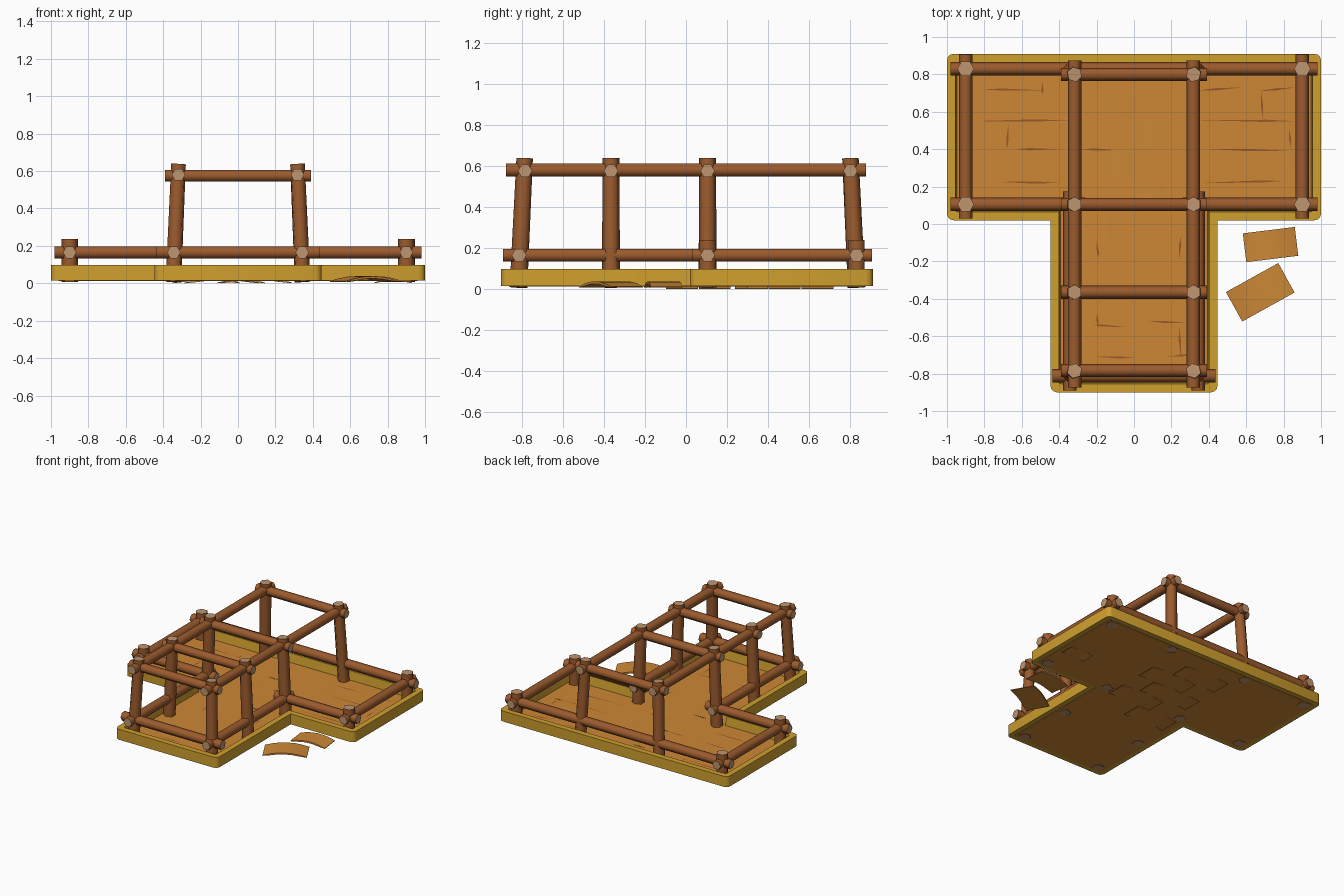
import bpy, bmesh, math
from mathutils import Vector, Matrix

if "Cube" in bpy.data.objects:
    bpy.data.objects.remove(bpy.data.objects["Cube"])

def mat(name, r, g, b):
    m = bpy.data.materials.new(name)
    m.diffuse_color = (r, g, b, 1)
    m.use_nodes = True
    m.node_tree.nodes["Principled BSDF"].inputs["Base Color"].default_value = m.diffuse_color
    return m

YELLOW = mat("mustard rim", 0.63, 0.35, 0.028)
ORANGE = mat("orange floor", 0.61, 0.245, 0.036)
WOOD = mat("brown wood", 0.33, 0.105, 0.027)
CUT = mat("pale cut wood", 0.52, 0.30, 0.16)
CRACK = mat("dark crack", 0.33, 0.10, 0.02)

def finish(bm, name, mats, angle=None):
    bmesh.ops.recalc_face_normals(bm, faces=bm.faces)
    me = bpy.data.meshes.new(name)
    bm.to_mesh(me)
    bm.free()
    for m in mats:
        me.materials.append(m)
    ob = bpy.data.objects.new(name, me)
    bpy.context.collection.objects.link(ob)
    if angle:
        bpy.ops.object.select_all(action='DESELECT')
        ob.select_set(True)
        bpy.context.view_layer.objects.active = ob
        bpy.ops.object.shade_smooth_by_angle(angle=math.radians(angle))
    return ob

def log(name, a, b, r1, r2=None):
    """Six-sided log from a to b with pale cut ends."""
    a, b = Vector(a), Vector(b)
    d = b - a
    bm = bmesh.new()
    bmesh.ops.create_cone(bm, cap_ends=True, segments=6, radius1=r1, radius2=r2 or r1, depth=d.length)
    turn = Matrix.Rotation(math.radians(30), 4, 'Z')
    q = d.to_track_quat('Z', 'Y').to_matrix().to_4x4()
    bmesh.ops.transform(bm, matrix=Matrix.Translation((a + b) / 2) @ q @ turn, verts=bm.verts)
    for f in bm.faces:
        f.material_index = 1 if len(f.verts) == 6 else 0
    finish(bm, name, [WOOD, CUT], 70)

# T-shaped outline, inset by t, with rounded outer corners
def outline(t, r):
    X, S, B, M, F = 1 - t, 0.447 - t, 0.91 - t, 0.02 + t, -0.90 + t
    c = [(-S, F), (S, F), (S, M), (X, M), (X, B), (-X, B), (-X, M), (-S, M)]
    pts = []
    for i, p in enumerate(c):
        p = Vector(p)
        u = (Vector(c[i - 1]) - p).normalized()
        v = (Vector(c[(i + 1) % 8]) - p).normalized()
        if i in (2, 7):
            pts.append(p)
            continue
        o = p + (u + v) * r
        for k in range(4):
            w = k * math.pi / 6
            pts.append(o - v * r * math.cos(w) - u * r * math.sin(w))
    return pts

# Rim
bm = bmesh.new()
loops = [[bm.verts.new((p.x, p.y, z)) for p in outline(t, r)]
         for t, r, z in ((0, .035, .015), (0, .035, .098), (.045, .012, .098), (.055, .01, .015))]
n = len(loops[0])
for k in range(4):
    A, B = loops[k], loops[(k + 1) % 4]
    for i in range(n):
        j = (i + 1) % n
        bm.faces.new((A[i], A[j], B[j], B[i]))
finish(bm, "rim", [YELLOW], 40)

# Floor slab
bm = bmesh.new()
f = bm.faces.new([bm.verts.new((p.x, p.y, .012)) for p in outline(.04, .012)])
e = bmesh.ops.extrude_face_region(bm, geom=[f])
bmesh.ops.translate(bm, vec=(0, 0, .016), verts=[v for v in e['geom'] if isinstance(v, bmesh.types.BMVert)])
finish(bm, "floor", [ORANGE])

# Arched planks: some set in the floor, two lying loose outside
def plank(name, x, y, w, d, rot, z0, z1):
    bm = bmesh.new()
    N = 6
    rows = []
    for i in range(N + 1):
        s = i / N * 2 - 1
        z = z0 + (z1 - z0) * (1 - s * s)
        rows.append([bm.verts.new((s * w / 2, q * d / 2, h))
                     for q, h in ((-1, z), (1, z), (1, max(z - .012, z0 - .004)), (-1, max(z - .012, z0 - .004)))])
    for a, b in zip(rows, rows[1:]):
        for k in range(4):
            bm.faces.new((a[k], a[(k + 1) % 4], b[(k + 1) % 4], b[k]))
    bm.faces.new(rows[0])
    bm.faces.new(rows[-1])
    ob = finish(bm, name, [ORANGE], 40)
    ob.location = (x, y, 0)
    ob.rotation_euler.z = math.radians(rot)

plank("loose_plank_1", .73, -.11, .28, .155, 7, .012, .038)
plank("loose_plank_2", .675, -.365, .32, .18, 29, .012, .038)
for i, (x, y, w) in enumerate([(-.085, .64, .39), (.09, .48, .40), (-.07, .315, .43),
                               (.10, .14, .38), (-.17, -.02, .36), (.83, .35, .2)]):
    plank("floor_plank_%d" % i, x, y, w, .155 if w > .3 else .1, 0, .004, .031)

# Cracks: thin tapered slivers on the floor (start, end)
cracks = [(-.8, .72, -.49, .715), (.35, .715, .58, .73), (.66, .71, .86, .73),
          (-.87, .55, -.33, .555), (.35, .555, .86, .55), (-.63, .40, -.4, .40),
          (-.28, .40, -.1, .395), (.4, .40, .86, .39), (-.73, .225, -.4, .22),
          (.37, .22, .8, .23), (-.68, .4, -.67, .55), (-.49, .69, -.49, .76),
          (.69, .55, .68, .71), (.84, .4, .83, .5), (-.2, -.09, -.19, -.18),
          (.25, -.07, .24, -.2), (-.2, -.48, -.19, -.56), (.24, -.54, .25, -.71),
          (-.2, -.71, 0, -.715), (.18, -.71, .29, -.70), (-.22, -.54, -.05, -.55), (.08, -.52, .29, -.53)]
bm = bmesh.new()
for i, (x0, y0, x1, y1) in enumerate(cracks):
    a, b = Vector((x0, y0, .030)), Vector((x1, y1, .030))
    s = Vector((y0 - y1, x1 - x0, 0)).normalized() * .006
    m = a.lerp(b, .3 + .1 * (i % 5))
    top = [bm.verts.new(p) for p in (a, m - s, b, m + s)]
    bm.faces.new(top)
finish(bm, "floor_cracks", [CRACK])

# Posts and lengthwise beams, mirrored left and right
LOW, HIGH = .165, .58
for side, sx in (("left", -1), ("right", 1)):
    for i, (yb, yt) in enumerate(((-.815, -.785), (-.365, -.365), (.105, .105), (.83, .80))):
        log("tall_post_%s_%d" % (side, i), (sx * .345, yb, .008), (sx * .318, yt, .637), .044, .041)
    for i, y in enumerate((.105, .83)):
        log("short_post_%s_%d" % (side, i), (sx * .9, y, .008), (sx * .9, y, .238), .045)
    log("wing_side_beam_" + side, (sx * .9, .03, LOW), (sx * .9, .905, LOW), .036)
    log("wing_front_beam_" + side, (sx * .26, .105, LOW), (sx * .98, .105, LOW), .036)
    log("stem_beam_" + side, (sx * .343, -.89, LOW), (sx * .343, .175, LOW), .036)
    log("upper_long_beam_" + side, (sx * .318, -.875, HIGH), (sx * .318, .875, HIGH), .036)

# Cross beams
log("back_low_beam", (-.98, .83, LOW), (.98, .83, LOW), .036)
log("front_low_beam", (-.435, -.812, LOW), (.435, -.812, LOW), .036)
for i, y in enumerate((-.783, -.365, .105, .80)):
    log("upper_cross_beam_%d" % i, (-.39, y, HIGH - .005), (.39, y, HIGH - .005), .035)
